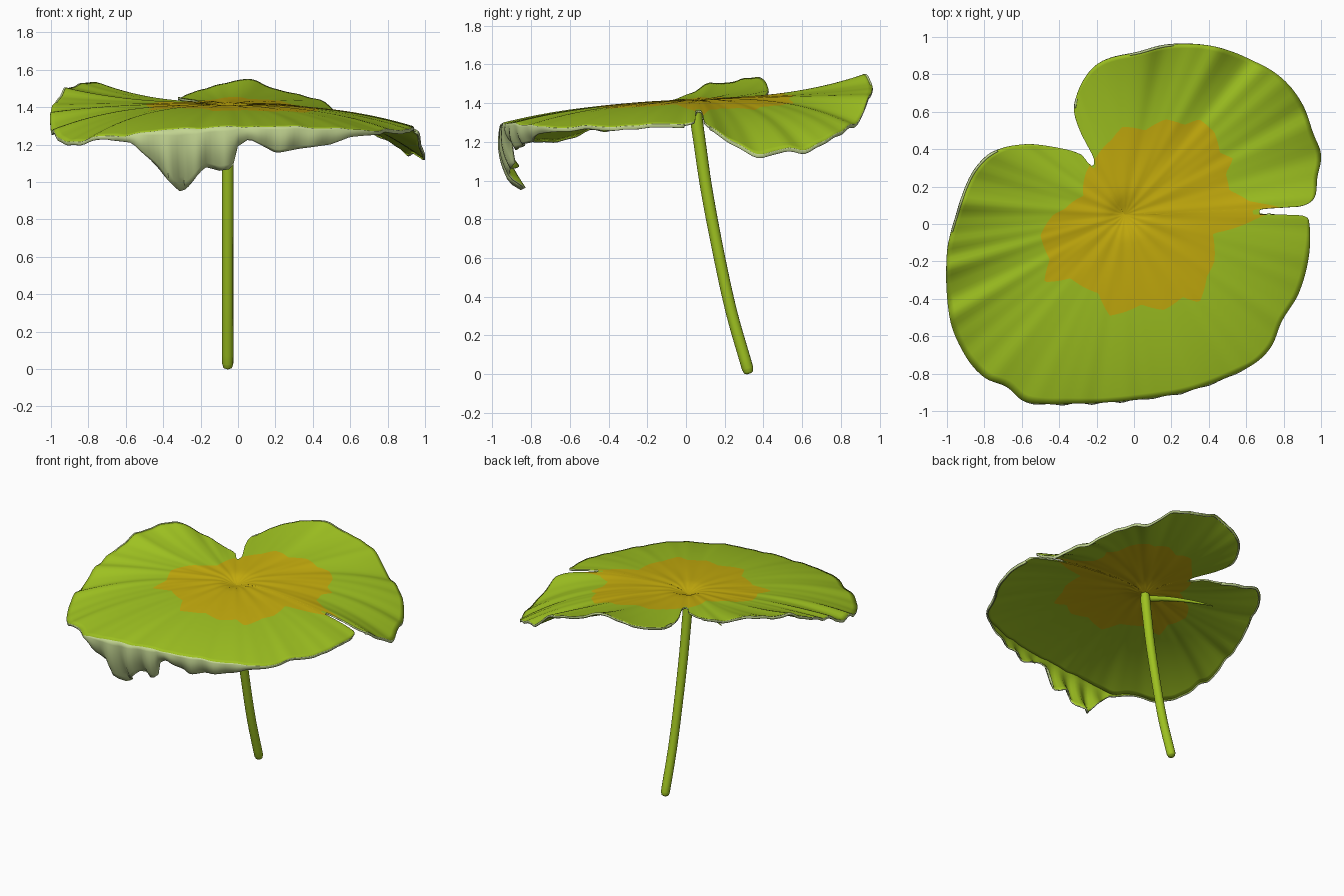
import bpy, bmesh, math
from mathutils import Vector

if "Cube" in bpy.data.objects:
    bpy.data.objects.remove(bpy.data.objects["Cube"])

def material(name, col):
    m = bpy.data.materials.new(name)
    m.diffuse_color = (*col, 1)
    m.use_nodes = True
    m.node_tree.nodes["Principled BSDF"].inputs["Base Color"].default_value = m.diffuse_color
    return m

GREEN = material("leaf green", (0.345, 0.54, 0.015))
GOLD = material("golden centre", (0.56, 0.415, 0.004))
PALE = material("pale green edge", (0.55, 0.67, 0.29))

def smooth_path(pts, closed, step):
    """Rounded path through points, evenly subdivided."""
    P = [Vector(p) for p in pts]
    n, out = len(P), []
    get = (lambda i: P[i % n]) if closed else (lambda i: P[max(0, min(n - 1, i))])
    for i in range(n if closed else n - 1):
        a, b, c, d = get(i - 1), get(i), get(i + 1), get(i + 2)
        L = (c - b).length
        m0, m1 = (c - a).normalized() * L, (d - b).normalized() * L
        k = max(3, int(L / step))
        for s in range(k):
            u = s / k
            out.append(b * (2*u**3 - 3*u*u + 1) + m0 * (u**3 - 2*u*u + u)
                       + c * (3*u*u - 2*u**3) + m1 * (u**3 - u*u))
    if not closed:
        out.append(P[-1])
    return out

def interp(table, x):
    for (x0, v0), (x1, v1) in zip(table, table[1:]):
        if x0 <= x <= x1:
            return v0 + (v1 - v0) * (x - x0) / max(x1 - x0, 1e-9)
    return table[0][1] if x < table[0][0] else table[-1][1]

def finish(name, bm, mats, angle=50):
    me = bpy.data.meshes.new(name)
    bm.to_mesh(me)
    bm.free()
    for m in mats:
        me.materials.append(m)
    ob = bpy.data.objects.new(name, me)
    bpy.context.collection.objects.link(ob)
    bpy.ops.object.select_all(action='DESELECT')
    ob.select_set(True)
    bpy.context.view_layer.objects.active = ob
    bpy.ops.object.shade_smooth_by_angle(angle=math.radians(angle))
    return ob

def solidify(ob, thick, shell, rim):
    s = ob.modifiers.new("thickness", 'SOLIDIFY')
    s.thickness, s.offset = thick, -1
    s.material_offset, s.material_offset_rim = shell, rim

C = Vector((-0.05, 0.05))

# leaf outline, counter-clockwise from the slit: x, y, height
OUTLINE = [(0.67, 0.068, 1.355), (0.70, 0.081, 1.35), (0.80, 0.088, 1.33), (0.91, 0.10, 1.30),
    (0.965, 0.14, 1.27), (0.98, 0.25, 1.20), (1.0, 0.37, 1.145), (0.96, 0.48, 1.15),
    (0.90, 0.64, 1.18), (0.79, 0.78, 1.24), (0.62, 0.88, 1.31), (0.42, 0.95, 1.44),
    (0.20, 0.96, 1.50), (0.03, 0.92, 1.55), (-0.17, 0.87, 1.50), (-0.27, 0.77, 1.47),
    (-0.32, 0.62, 1.45), (-0.29, 0.50, 1.43), (-0.215, 0.35, 1.42), (-0.225, 0.31, 1.42),
    (-0.28, 0.37, 1.42), (-0.42, 0.41, 1.44), (-0.60, 0.425, 1.48), (-0.76, 0.38, 1.53),
    (-0.87, 0.26, 1.52), (-0.95, 0.05, 1.47), (-1.0, -0.16, 1.38), (-0.985, -0.50, 1.26),
    (-0.91, -0.69, 1.22), (-0.80, -0.82, 1.23), (-0.68, -0.87, 1.245), (-0.58, -0.95, 1.255),
    (-0.30, -0.96, 1.285), (0.0, -0.94, 1.295), (0.30, -0.89, 1.295), (0.62, -0.76, 1.28),
    (0.73, -0.66, 1.275), (0.79, -0.52, 1.28), (0.88, -0.37, 1.28), (0.935, -0.17, 1.29),
    (0.935, 0.02, 1.30), (0.90, 0.045, 1.31), (0.70, 0.052, 1.35)]

# edge of the golden centre patch
PATCH = [(0.78, 0.09), (0.62, 0.12), (0.51, 0.18), (0.49, 0.27), (0.53, 0.35), (0.46, 0.38),
    (0.43, 0.49), (0.35, 0.56), (0.27, 0.53), (0.17, 0.56), (0.06, 0.50), (-0.06, 0.52),
    (-0.12, 0.45), (-0.2, 0.36), (-0.25, 0.29), (-0.27, 0.15), (-0.37, 0.08), (-0.43, 0.05),
    (-0.50, -0.06), (-0.45, -0.19), (-0.48, -0.31), (-0.34, -0.29), (-0.19, -0.37),
    (-0.13, -0.49), (0.04, -0.43), (0.16, -0.46), (0.26, -0.39), (0.35, -0.42),
    (0.39, -0.28), (0.43, -0.2), (0.42, -0.05), (0.66, 0.03)]
def polar(x, y):
    return math.atan2(y - C.y, x - C.x) % math.tau, math.hypot(x - C.x, y - C.y)
def plane(x, y):
    return 1.415 + 0.045 * y - 0.015 * x
def wrapped(table):
    table = sorted(table)
    return ([(table[-1][0] - math.tau, table[-1][1])] + table
            + [(table[0][0] + math.tau, table[0][1])])
patch = wrapped([polar(*p) for p in PATCH])

# rim samples (angle, radius), angles kept increasing so the blade never folds over
rim, last = [], 0
for p in smooth_path(OUTLINE, True, 0.025):
    a, R = polar(p.x, p.y)
    if len(rim) < 20 and a > 6:
        a -= math.tau
    last = a = max(a, last + 2e-4) if rim else a
    rim.append((a, R))

# smooth radius and rim lift by angle, bridging slit and notch
full = [(*polar(x, y), z - plane(x, y)) for x, y, z in OUTLINE
        if not (abs(y - 0.07) < 0.04 and 0.6 < x < 0.95) and not (0.3 < y < 0.6 and -0.3 < x < -0.2)]
ring = smooth_path(full, False, 0.02)
reach = wrapped([(v.x, v.y) for v in ring])
lift = wrapped([(v.x, v.z) for v in ring])

def height(a, r):
    a %= math.tau
    x, y = C.x + r * math.cos(a), C.y + r * math.sin(a)
    t = r / interp(reach, a)
    # creases are strongest on the left and the back right
    amp = 0.003 + 0.010 * math.exp(-((a - 3.5) / 0.5)**2) + 0.008 * math.exp(-((a - 0.7) / 0.4)**2)
    rip = math.sin(19 * a) + 0.7 * math.sin(31 * a + 1) + 0.4 * math.sin(53 * a + 2)
    z = plane(x, y) + interp(lift, a) * t**2.8 + amp * rip * t**2.5
    return (z - 0.035 * math.exp(-(r / 0.07)**2)
            + 0.002 * math.sin(17 * a) * math.exp(-((r - 0.25) / 0.15)**2))

# leaf blade: rings from the stem out to the rim
NG, NO = 10, 18
bm = bmesh.new()
centre = bm.verts.new((C.x, C.y, plane(*C) - 0.035))
cols, edge = [], []
for a, R in rim:
    g = min(interp(patch, a % math.tau), R * 0.95)
    radii = [g * j / NG for j in range(1, NG + 1)] + [g + (R - g) * j / NO for j in range(1, NO + 1)]
    col = [bm.verts.new((C.x + r * math.cos(a), C.y + r * math.sin(a), height(a, r))) for r in radii]
    cols.append(col)
    edge.append(col[-1].co.copy())
for i, c in enumerate(cols):
    d = cols[(i + 1) % len(cols)]
    bm.faces.new((centre, c[0], d[0])).material_index = 1
    for j in range(NG + NO - 1):
        f = bm.faces.new((c[j], c[j + 1], d[j + 1], d[j]))
        f.material_index = 1 if j < NG - 1 else 0
solidify(finish("leaf_blade", bm, (GREEN, GOLD, PALE), 70), 0.012, 0, 2)

# drooping edge: long at the front, a narrow lip elsewhere; pale outside, green inside
LOWER = [(-0.70, 1.225), (-0.57, 1.21), (-0.48, 1.12), (-0.40, 1.03), (-0.32, 0.945), (-0.27, 0.98),
    (-0.18, 1.08), (-0.10, 1.06), (-0.03, 1.07), (0.0, 1.19), (0.06, 1.23), (0.12, 1.2), (0.21, 1.155),
    (0.35, 1.18), (0.50, 1.2), (0.60, 1.24), (0.70, 1.25)]
bm = bmesh.new()
M, cols = 9, []
for p in edge:
    if (0.0 < p.y < 0.11 and p.x > 0.6) or (p.y < 0.6 and p.y > 0.28 and -0.4 < p.x < 0):
        cols.append(None)
        continue
    drop = 0.02
    if p.y < -0.6 and -0.69 < p.x < 0.72:
        drop = max(drop, p.z - interp(LOWER, p.x))
    inward = Vector((C.x - p.x, C.y - p.y)).normalized()
    col = []
    for j in range(M + 1):
        s = j / M
        off = drop * (0.27 * s * s + 0.12 * s * math.sin(40 * p.x + 1)) - min(0.008, drop * 0.1) * math.sin(math.pi * s)
        col.append(bm.verts.new((p.x + inward.x * off * 0.5, p.y + inward.y * off, p.z - drop * s)))
    cols.append(col)
for c, d in zip(cols, cols[1:] + cols[:1]):
    if c and d:
        for j in range(M):
            bm.faces.new((c[j], c[j + 1], d[j + 1], d[j]))
solidify(finish("drooping_edge", bm, (PALE, GREEN)), 0.010, 1, 0)

# round tapering tubes: x, y, z, radius
def tube(name, pts, sides=16):
    path = smooth_path(pts, False, 0.05)
    bm, rings = bmesh.new(), []
    for i, p in enumerate(path):
        t = (path[min(i + 1, len(path) - 1)].xyz - path[max(i - 1, 0)].xyz).normalized()
        u = t.cross(Vector((0.6, 0.8, 0.05))).normalized()
        v = t.cross(u)
        rings.append([bm.verts.new(p.xyz + (u * math.cos(math.tau * k / sides)
                      + v * math.sin(math.tau * k / sides)) * p.w) for k in range(sides)])
    for c, d in zip(rings, rings[1:]):
        for k in range(sides):
            bm.faces.new((c[k], c[(k + 1) % sides], d[(k + 1) % sides], d[k]))
    bm.faces.new(rings[0])
    bm.faces.new(rings[-1])
    bmesh.ops.recalc_face_normals(bm, faces=bm.faces[:])
    return finish(name, bm, (GREEN,))

X = -0.055
tube("stem", [(X, 0.325, 0.002, 0.012), (X, 0.323, 0.009, 0.024), (X, 0.318, 0.03, 0.030),
    (X, 0.235, 0.32, 0.030), (X, 0.165, 0.64, 0.030), (X, 0.105, 0.96, 0.031),
    (X, 0.07, 1.2, 0.032), (X, 0.052, 1.33, 0.033), (X, 0.05, 1.372, 0.028)])
tube("side_shoot", [(X, 0.05, 1.34, 0.022), (-0.2, 0.12, 1.36, 0.016),
    (-0.34, 0.2, 1.355, 0.010), (-0.47, 0.26, 1.345, 0.004)], 10)
